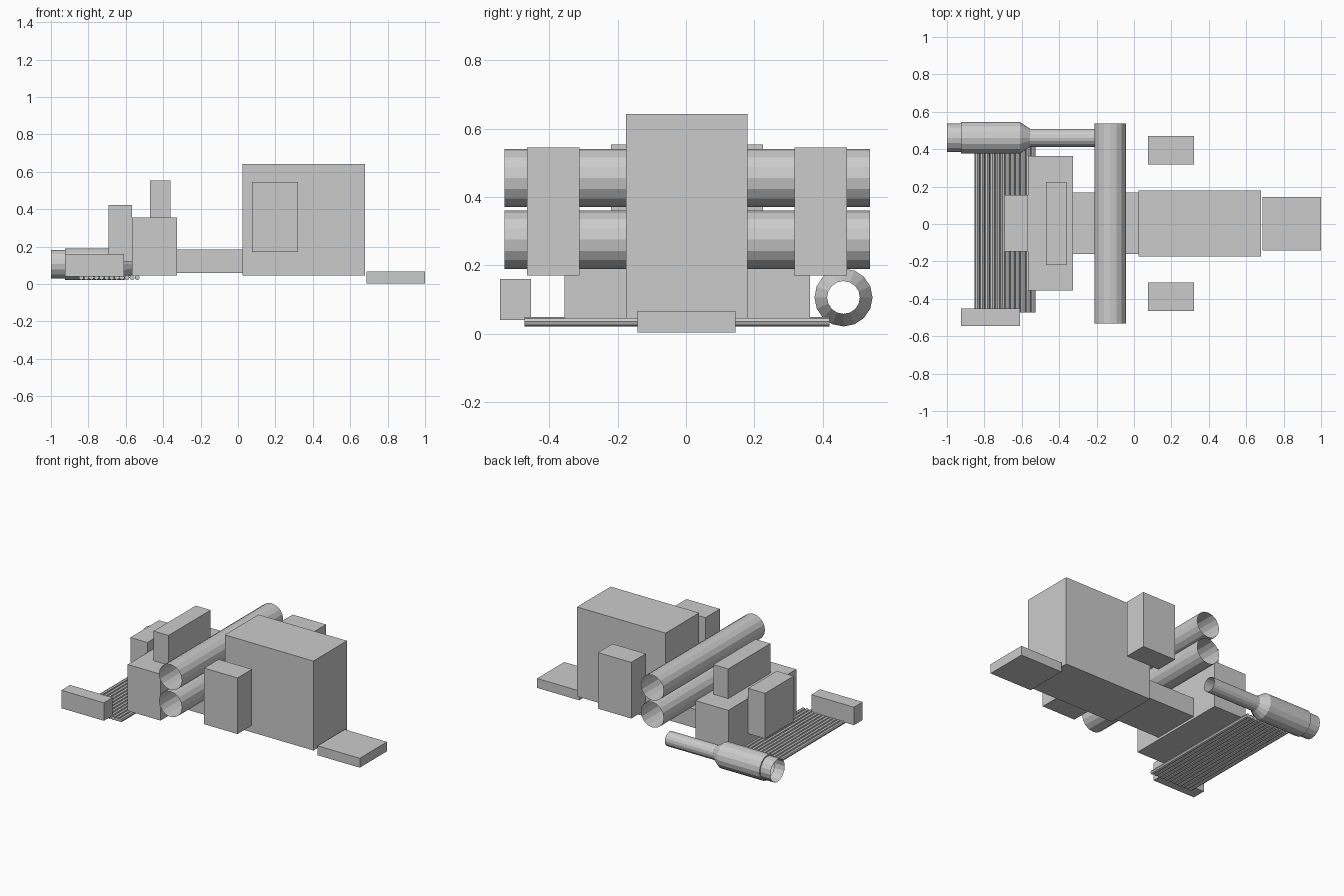
import bpy, math

if "Cube" in bpy.data.objects:
    bpy.data.objects.remove(bpy.data.objects["Cube"])


def mesh_object(name, verts, faces):
    me = bpy.data.meshes.new(name)
    me.from_pydata(verts, [], faces)
    me.update()
    ob = bpy.data.objects.new(name, me)
    bpy.context.collection.objects.link(ob)
    return ob


def box(name, x, y, z):
    """Box from (min, max) ranges."""
    v = [(a, b, c) for a in x for b in y for c in z]
    f = [(0, 1, 3, 2), (4, 6, 7, 5), (0, 4, 5, 1),
         (2, 3, 7, 6), (0, 2, 6, 4), (1, 5, 7, 3)]
    return mesh_object(name, v, f)


def tube(name, profile, axis, centre, n=16, capped=False):
    """Open lathe along 'x' or 'y'; profile = (position, radius) pairs,
    centre = the two remaining coordinates."""
    v, f = [], []
    for p, r in profile:
        for i in range(n):
            t = 2 * math.pi * i / n
            a, b = centre[0] + r * math.cos(t), centre[1] + r * math.sin(t)
            v.append((p, a, b) if axis == 'x' else (a, p, b))
    for k in range(len(profile) - 1):
        for i in range(n):
            j = (i + 1) % n
            q = (k * n + i, k * n + j, (k + 1) * n + j, (k + 1) * n + i)
            f.append(q[::-1] if axis == 'x' else q)
    if capped:
        f.append(tuple(range(n))[::-1])
        f.append(tuple(range((len(profile) - 1) * n, len(profile) * n)))
    return mesh_object(name, v, f)


# Main body, neck and front step
box("main_cabinet", (0.025, 0.68), (-0.175, 0.18), (0.045, 0.643))
box("neck_beam", (-0.325, 0.025), (-0.16, 0.168), (0.06, 0.185))
box("front_step", (0.688, 1.0), (-0.142, 0.145), (0.003, 0.066))

# Side boxes
for side, y in (("right", (-0.465, -0.312)), ("left", (0.318, 0.471))):
    box("side_box_" + side, (0.075, 0.322), y, (0.17, 0.545))

# Rear machinery blocks
box("rear_block", (-0.567, -0.325), (-0.355, 0.363), (0.045, 0.355))
box("upper_block", (-0.47, -0.36), (-0.22, 0.225), (0.355, 0.553))
box("back_block", (-0.693, -0.567), (-0.148, 0.155), (0.12, 0.423))

# Two open cross tubes, stacked
for i, z in enumerate((0.275, 0.456)):
    tube("cross_tube_%d" % (i + 1), [(-0.532, 0.085), (0.538, 0.085)],
         'y', (-0.127, z))

# Row of thin rods on the floor
count = 12
for i in range(count):
    x = -0.838 + i * (0.299 / (count - 1))
    tube("floor_rod_%d" % (i + 1), [(-0.473, 0.0135), (0.42, 0.0135)],
         'y', (x, 0.035), n=8, capped=True)

# Small end box beside the rods
box("end_box", (-0.925, -0.61), (-0.545, -0.453), (0.04, 0.16))

# Stepped exhaust pipe, open at both ends
tube("exhaust_pipe", [(-1.0, 0.076), (-0.925, 0.076), (-0.925, 0.085),
                      (-0.61, 0.085), (-0.555, 0.048), (-0.2, 0.048)],
     'x', (0.461, 0.106))
